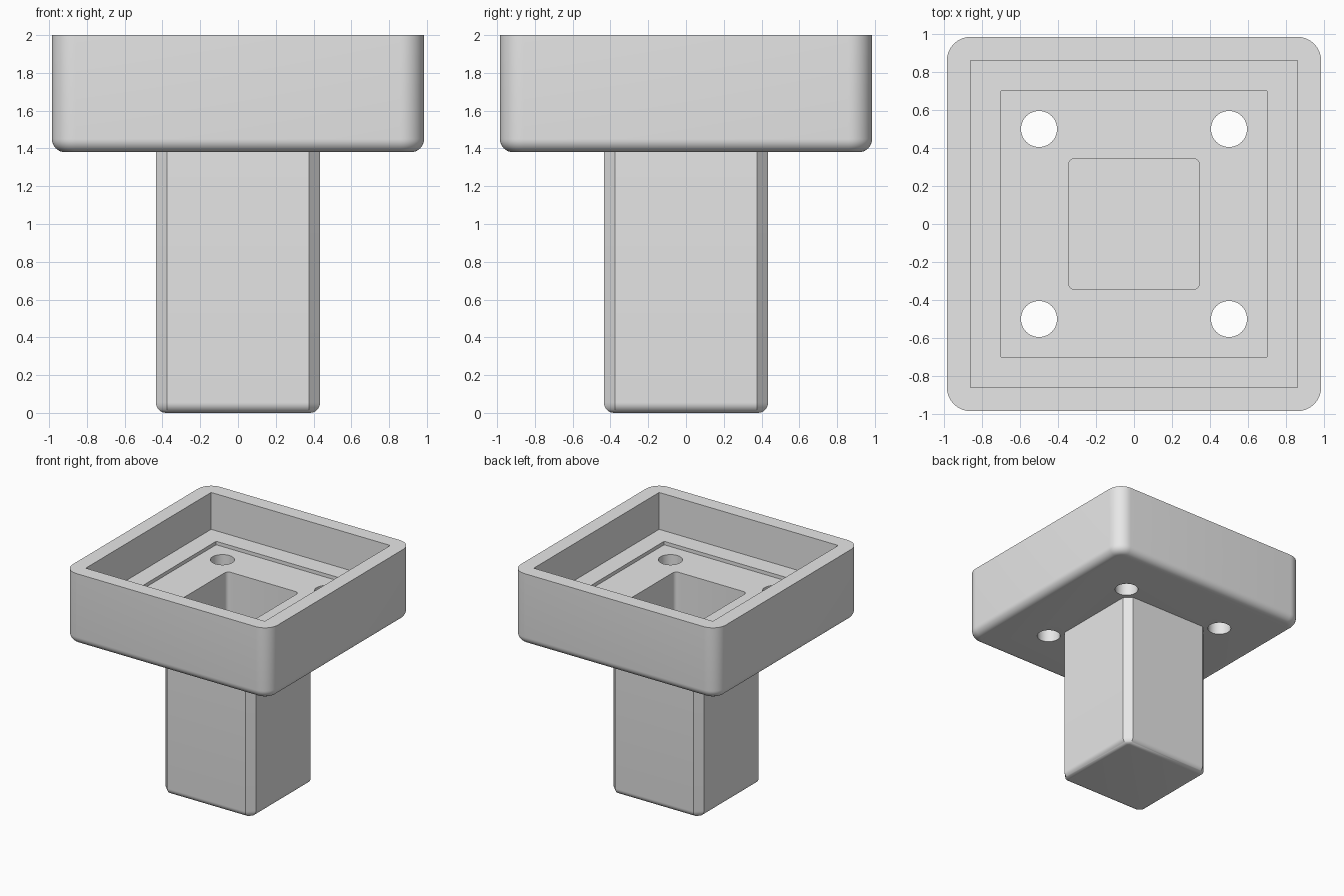
import bpy, bmesh, math

if "Cube" in bpy.data.objects:
    bpy.data.objects.remove(bpy.data.objects["Cube"])

grey = bpy.data.materials.new("plain_grey")
grey.diffuse_color = (0.8, 0.8, 0.8, 1)
grey.use_nodes = True
grey.node_tree.nodes["Principled BSDF"].inputs["Base Color"].default_value = grey.diffuse_color


def outline(half, r, seg):
    """Square outline with rounded corners (seg=1 is a chamfer, seg=0 is sharp)."""
    pts = []
    for k in range(4):
        cx, cy = [(1, 1), (-1, 1), (-1, -1), (1, -1)][k]
        for i in range(seg + 1):
            a = math.pi / 2 * (k + (i / seg if seg else 0.5))
            reach = r if seg else 0
            c = half - reach
            pts.append((cx * c + reach * math.cos(a), cy * c + reach * math.sin(a)))
    return pts


def block(name, half, r, seg, z0, z1, fillet=0, steps=8):
    """Square prism with an optional rounded bottom edge."""
    rings = [(z1, 0)]
    if fillet:
        for i in range(steps + 1):
            a = math.pi / 2 * i / steps
            rings.append((z0 + fillet * (1 - math.sin(a)), fillet * (1 - math.cos(a))))
    else:
        rings.append((z0, 0))
    bm = bmesh.new()
    loops = [[bm.verts.new((x, y, z)) for x, y in outline(half - d, max(r - d, 0.012), seg)]
             for z, d in rings]
    n = len(loops[0])
    for a, b in zip(loops, loops[1:]):
        for i in range(n):
            j = (i + 1) % n
            bm.faces.new((a[i], b[i], b[j], a[j]))
    bm.faces.new(loops[0])
    bm.faces.new(loops[-1][::-1])
    bmesh.ops.recalc_face_normals(bm, faces=bm.faces)
    me = bpy.data.meshes.new(name)
    bm.to_mesh(me)
    bm.free()
    ob = bpy.data.objects.new(name, me)
    bpy.context.collection.objects.link(ob)
    me.materials.append(grey)
    return ob


def combine(target, other, operation):
    """Apply a boolean and drop the helper."""
    bpy.ops.object.select_all(action='DESELECT')
    bpy.context.view_layer.objects.active = target
    target.select_set(True)
    mod = target.modifiers.new("combine", 'BOOLEAN')
    mod.operation, mod.solver, mod.object = operation, 'EXACT', other
    bpy.ops.object.modifier_apply(modifier=mod.name)
    bpy.data.objects.remove(other)


# Tray with rounded sides, joined to the chamfered post below it
socket = block("tray_on_post", 0.985, 0.125, 10, 1.38, 2.0, fillet=0.07)
combine(socket, block("post", 0.435, 0.06, 1, 0.0, 1.5, fillet=0.055), 'UNION')

# Tray opening, shallow step in its floor, and hollow running down the post
combine(socket, block("opening_cutter", 0.86, 0, 0, 1.68, 2.2), 'DIFFERENCE')
combine(socket, block("step_cutter", 0.70, 0, 0, 1.65, 1.9), 'DIFFERENCE')
combine(socket, block("hollow_cutter", 0.345, 0.035, 5, 0.09, 1.8), 'DIFFERENCE')

# Four screw holes through the tray floor
for x in (-0.5, 0.5):
    for y in (-0.5, 0.5):
        bpy.ops.mesh.primitive_cylinder_add(vertices=48, radius=0.095, depth=0.6,
                                            location=(x, y, 1.5))
        hole = bpy.context.object
        hole.name = "hole_cutter"
        hole.data.materials.append(grey)
        combine(socket, hole, 'DIFFERENCE')

bpy.ops.object.select_all(action='DESELECT')
socket.select_set(True)
bpy.context.view_layer.objects.active = socket
bpy.ops.object.shade_smooth_by_angle(angle=math.radians(30))
